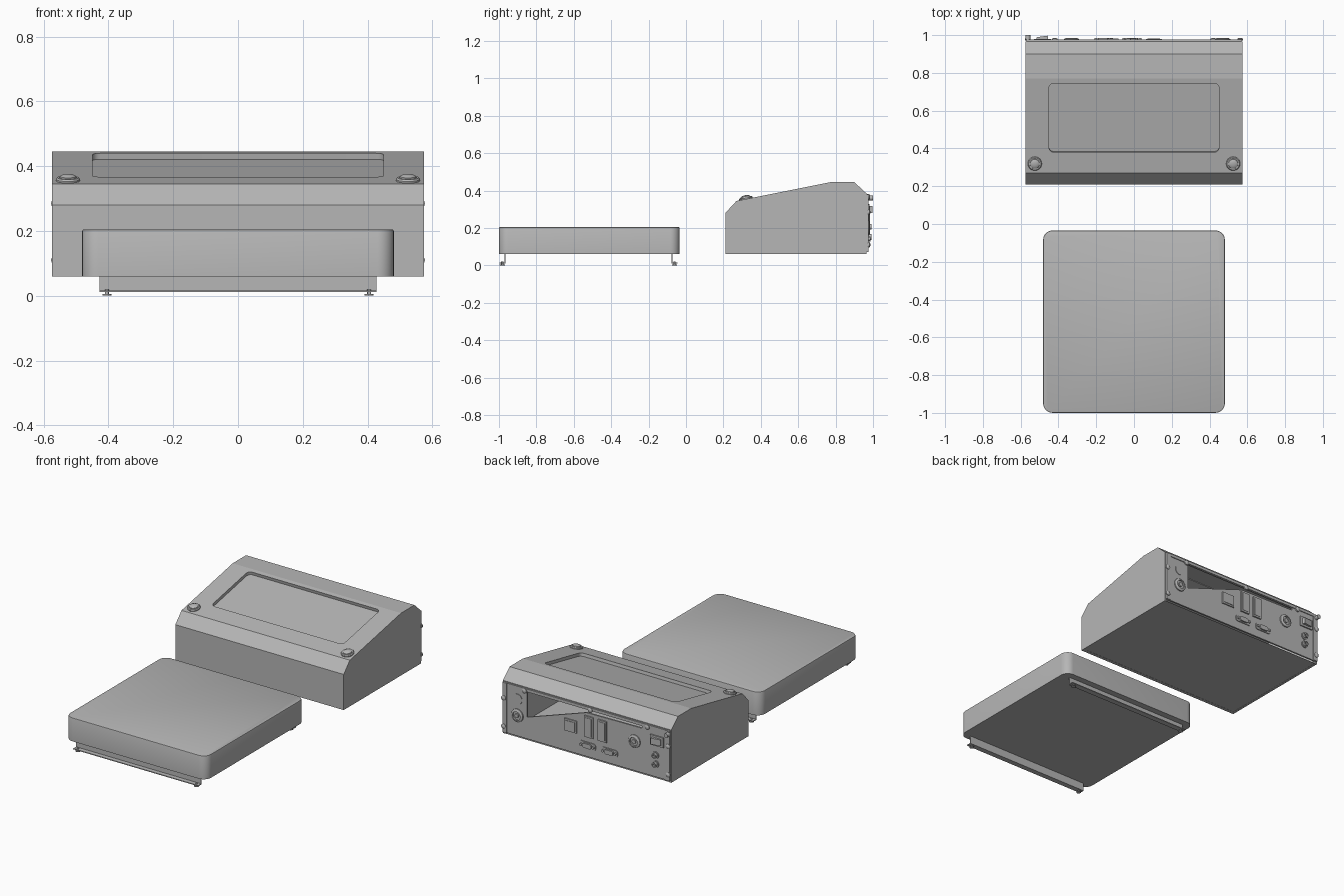
import bpy, bmesh, math
from mathutils import Matrix, Vector

cube = bpy.data.objects.get("Cube")
if cube:
    bpy.data.objects.remove(cube)

grey = bpy.data.materials.new("plain_grey")
grey.use_nodes = True
grey.diffuse_color = (0.47, 0.47, 0.47, 1)
grey.node_tree.nodes["Principled BSDF"].inputs["Base Color"].default_value = grey.diffuse_color


def finish(name, bm, matrix=Matrix(), smooth=False):
    bmesh.ops.recalc_face_normals(bm, faces=bm.faces)
    mesh = bpy.data.meshes.new(name)
    bm.to_mesh(mesh)
    bm.free()
    mesh.transform(matrix)
    mesh.materials.append(grey)
    ob = bpy.data.objects.new(name, mesh)
    bpy.context.collection.objects.link(ob)
    if smooth:
        bpy.ops.object.select_all(action='DESELECT')
        ob.select_set(True)
        bpy.context.view_layer.objects.active = ob
        bpy.ops.object.shade_smooth_by_angle(angle=math.radians(35))
    return ob


def box(name, centre, size, radius=0, edge=0, matrix=None):
    """Box with optional rounded local-z corners and softened top rim."""
    bm = bmesh.new()
    bmesh.ops.create_cube(bm, size=1, matrix=Matrix.Diagonal((*size, 1)))
    if radius:
        upright = [e for e in bm.edges if abs(e.verts[0].co.z - e.verts[1].co.z) > size[2] / 2]
        bmesh.ops.bevel(bm, geom=upright, offset=radius, segments=8, profile=0.5, affect='EDGES')
    if edge:
        rim = [e for e in bm.edges if all(v.co.z > size[2] / 2 - 1e-4 for v in e.verts)]
        bmesh.ops.bevel(bm, geom=rim, offset=edge, segments=2, profile=0.5, affect='EDGES')
    return finish(name, bm, Matrix.Translation(centre) @ (matrix or Matrix()), bool(radius))


def lathe(name, profile, matrix, steps=28):
    """Spin (radius, height) points about local z."""
    bm = bmesh.new()
    verts = [bm.verts.new((r, 0, h)) for r, h in profile]
    edges = [bm.edges.new(pair) for pair in zip(verts, verts[1:])]
    bmesh.ops.spin(bm, geom=verts + edges, cent=(0, 0, 0), axis=(0, 0, 1),
                   angle=math.tau, steps=steps)
    bmesh.ops.remove_doubles(bm, verts=bm.verts, dist=1e-5)
    return finish(name, bm, matrix, True)


def prism(name, points, start, end, axis):
    """Extrude a polygon along x (points are y,z) or along y (points are x,z)."""
    place = (lambda a, b: (start, a, b)) if axis == 'x' else (lambda a, b: (a, start, b))
    bm = bmesh.new()
    face = bm.faces.new([bm.verts.new(place(a, b)) for a, b in points])
    new = bmesh.ops.extrude_face_region(bm, geom=[face])["geom"]
    shift = (end - start, 0, 0) if axis == 'x' else (0, end - start, 0)
    bmesh.ops.translate(bm, vec=shift, verts=[v for v in new if isinstance(v, bmesh.types.BMVert)])
    return finish(name, bm)


def cut(target, cutter):
    mod = target.modifiers.new("cut", 'BOOLEAN')
    mod.operation, mod.solver, mod.object = 'DIFFERENCE', 'EXACT', cutter
    bpy.ops.object.select_all(action='DESELECT')
    target.select_set(True)
    bpy.context.view_layer.objects.active = target
    bpy.ops.object.modifier_apply(modifier=mod.name)
    bpy.data.objects.remove(cutter)


BACK = 0.972
TO_BACK = Matrix.Rotation(-math.pi / 2, 4, 'X')


def rear(name, x, z, profile):
    """Turned part standing out of the rear panel."""
    return lathe(name, profile, Matrix.Translation((x, BACK, z)) @ TO_BACK)


def rod(r, h):
    return [(0, 0), (r, 0), (r, h), (0, h)]


# Sloped housing, hollow and open at the back and below
housing = prism("housing", [(.21, .06), (.21, .28), (.27, .345), (.77, .445), (.9, .445),
                            (.965, .385), (.965, .06)], -.575, .575, 'x')
cut(housing, prism("housing_cutter", [(.23, -.05), (.23, .273), (.28, .327), (.772, .425),
                                      (.892, .425), (.955, .37), (1.05, .37), (1.05, -.05)],
                   -.56, .56, 'x'))

# Display window sunk into the slope
tilt = math.atan(0.2)
slope = Matrix.Rotation(tilt, 4, 'X')
normal = slope @ Vector((0, 0, 1))
window = Vector((0, .5625, .4035))
cut(housing, box("window_cutter", window, (.9, .372, .1), .025, matrix=slope))
box("display_plate", window - normal * .022, (.94, .41, .006), .03, matrix=slope)

# Floor sheet, facing down
bm = bmesh.new()
bmesh.ops.create_grid(bm, x_segments=1, y_segments=1, size=.5,
                      matrix=Matrix.Translation((0, .5925, .061)) @ Matrix.Diagonal((1.13, .745, 1, 1)))
floor = finish("floor_sheet", bm)
if floor.data.polygons[0].normal.z > 0:
    floor.data.flip_normals()

# Domed buttons in raised rings
for side, label in ((1, "left"), (-1, "right")):
    spot = Matrix.Translation((side * .525, .32, .355)) @ slope
    lathe(label + "_button", [(.037, -.004), (.037, .005), (.033, .010), (.026, .010), (.025, .014),
                              (.018, .018), (.009, .020), (0, .0205)], spot)

# Rear panel with a tapering opening and a raised frame
panel = prism("rear_panel", [(-.57, .072), (.57, .072), (.57, .38), (-.57, .38)], .962, BACK, 'y')
cut(panel, prism("opening_cutter", [(.405, .205), (0, .342), (-.38, .347), (-.38, .362),
                                    (.405, .362)], .9, 1.05, 'y'))
for side, label in ((1, "left"), (-1, "right")):
    box(label + "_panel_flange", (side * .556, .973, .226), (.03, .008, .308))
    for z in (.285, .11):
        rear(label + "_flange_screw", side * .562, z, [(0, 0), (.015, 0), (.015, .008), (.008, .013), (0, .014)])
box("top_panel_flange", (0, .973, .373), (1.08, .008, .018))
for x in (.42, -.03, -.42):
    rear("top_screw", x, .366, [(0, 0), (.015, 0), (.015, .008), (.008, .012), (0, .013)])
rear("ground_post", -.562, .36, rod(.013, 1 - BACK))

# Rear sockets
ring = [(0, 0), (.04, 0), (.04, .007), (.029, .013), (.026, .013), (.026, .004),
        (.013, .004), (.013, .012), (0, .012)]
rear("left_round_socket", .47, .2, ring)
rear("right_round_socket", -.33, .255, ring)
rear("round_cover", .47, .3, rod(.032, .003))
box("square_socket", (.105, BACK, .235), (.085, .014, .075))
box("square_socket_face", (.105, BACK + .006, .235), (.065, .008, .055))
for x in (-.02, -.112):
    box("tall_socket", (x, BACK, .26), (.06, .018, .13))
    box("tall_socket_face", (x, BACK + .007, .26), (.042, .008, .11))
lay = Matrix.Rotation(-math.pi / 2, 4, 'X')
for x in (-.01, -.16):
    box("serial_port_plate", (x, BACK, .142), (.11, .042, .01), .014, matrix=lay)
    box("serial_port_shell", (x, BACK + .007, .142), (.06, .028, .014), .011, matrix=lay)
    for dx in (-.042, .042):
        rear("serial_port_post", x + dx, .142, rod(.008, .014))

# Power switch and coaxial connectors
box("switch_frame", (-.485, BACK, .298), (.09, .016, .062))
box("switch_rocker", (-.485, BACK + .01, .298), (.06, .022, .038),
    matrix=Matrix.Rotation(.15, 4, 'Z'))
for z in (.207, .152):
    rear("coaxial_connector", -.474, z, [(0, 0), (.022, 0), (.022, .006), (.015, .006),
                                         (.015, .02), (.008, .02), (.008, .01), (0, .01)])

# Weighing platform
box("platform", (0, -.517, .1325), (.962, .965, .145), .05, .005)

# Support rails with turned-out lips and small feet
for label, wall, lip in (("front", -.967, -.981), ("rear", -.076, -.061)):
    box(label + "_rail_wall", (0, wall, .037), (.855, .005, .052))
    box(label + "_rail_lip", (0, lip, .0135), (.855, .033, .005))
    for x in (-.405, .405):
        lathe(label + "_foot", [(0, 0), (.014, 0), (.014, .005), (.006, .006), (.006, .02), (0, .02)],
              Matrix.Translation((x, lip - .001, 0)))
